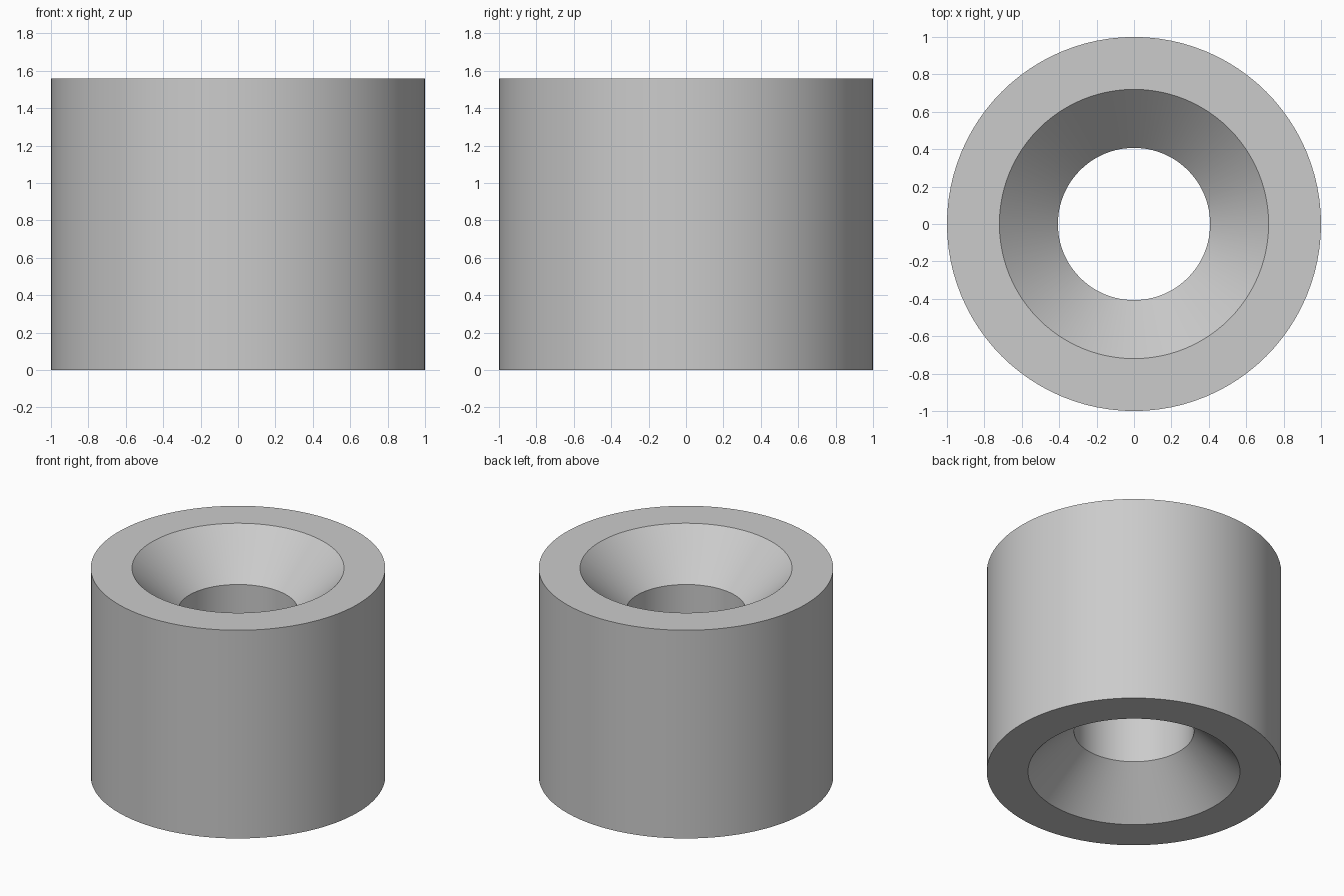
import bpy
import bmesh
from math import cos, sin, tau, radians

default = bpy.data.objects.get("Cube")
if default:
    bpy.data.objects.remove(default, do_unlink=True)

HEIGHT, OUTER, RIM, BORE = 1.56, 1.0, 0.72, 0.407
SINK = RIM - BORE  # 45 degree countersink
SEGMENTS = 96

# Plain grey material
grey = bpy.data.materials.new("light grey")
grey.use_nodes = True
colour = (0.6, 0.6, 0.6, 1)
grey.diffuse_color = colour
grey.node_tree.nodes["Principled BSDF"].inputs["Base Color"].default_value = colour

# Closed wall section as (radius, height), countersunk at both ends
profile = [(OUTER, 0), (OUTER, HEIGHT), (RIM, HEIGHT),
           (BORE, HEIGHT - SINK), (BORE, SINK), (RIM, 0)]

# Revolve the section into a ring
bm = bmesh.new()
rings = [[bm.verts.new((r * cos(tau * i / SEGMENTS), r * sin(tau * i / SEGMENTS), z))
          for i in range(SEGMENTS)] for r, z in profile]
for k, low in enumerate(rings):
    high = rings[(k + 1) % len(rings)]
    for i in range(SEGMENTS):
        j = (i + 1) % SEGMENTS
        bm.faces.new((low[i], low[j], high[j], high[i]))
bmesh.ops.recalc_face_normals(bm, faces=bm.faces)
mesh = bpy.data.meshes.new("countersunk_bushing")
bm.to_mesh(mesh)
bm.free()
mesh.materials.append(grey)

bushing = bpy.data.objects.new("countersunk_bushing", mesh)
bpy.context.collection.objects.link(bushing)

# Smooth round walls, sharp rims
bpy.ops.object.select_all(action="DESELECT")
bushing.select_set(True)
bpy.context.view_layer.objects.active = bushing
bpy.ops.object.shade_smooth_by_angle(angle=radians(30))
